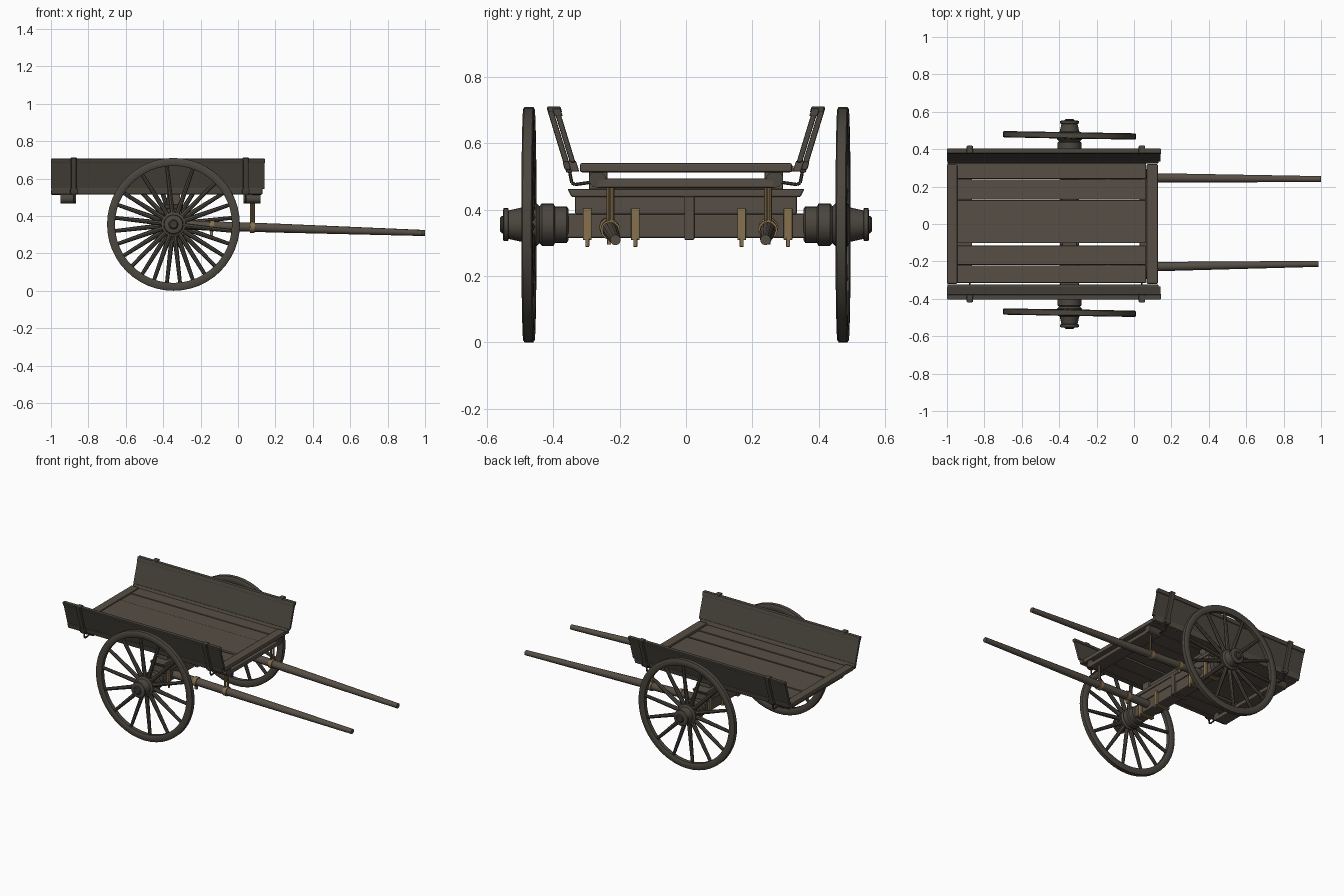
import bpy, bmesh, math
from mathutils import Vector, Matrix

if "Cube" in bpy.data.objects:
    bpy.data.objects.remove(bpy.data.objects["Cube"])


def material(name, rgb):
    m = bpy.data.materials.new(name)
    m.diffuse_color = (*rgb, 1)
    m.use_nodes = True
    m.node_tree.nodes["Principled BSDF"].inputs["Base Color"].default_value = m.diffuse_color
    return m


WOOD = material("weathered wood", (0.093, 0.077, 0.060))
DARK = material("dark wood", (0.070, 0.061, 0.049))
IRON = material("dark iron", (0.045, 0.042, 0.037))
TAN = material("tan leather", (0.24, 0.165, 0.075))
AX, AZ = -0.345, 0.355        # wheel centre


def finish(name, bm, mat, bevel=0.0, smooth=False):
    bmesh.ops.recalc_face_normals(bm, faces=bm.faces)
    me = bpy.data.meshes.new(name)
    bm.to_mesh(me)
    bm.free()
    me.materials.append(mat)
    ob = bpy.data.objects.new(name, me)
    bpy.context.collection.objects.link(ob)
    if bevel:
        mod = ob.modifiers.new("worn edges", 'BEVEL')
        mod.width = bevel
        mod.segments = 2
    if smooth:
        bpy.ops.object.select_all(action='DESELECT')
        ob.select_set(True)
        bpy.context.view_layer.objects.active = ob
        bpy.ops.object.shade_smooth_by_angle(angle=math.radians(40))
    return ob


def prism(name, profile, x0, x1, mat, bevel=0.004):
    """Extrude a (y, z) outline along x."""
    bm = bmesh.new()
    a = [bm.verts.new((x0, y, z)) for y, z in profile]
    b = [bm.verts.new((x1, y, z)) for y, z in profile]
    bm.faces.new(a)
    bm.faces.new(b[::-1])
    n = len(a)
    for i in range(n):
        j = (i + 1) % n
        bm.faces.new((a[i], b[i], b[j], a[j]))
    return finish(name, bm, mat, bevel)


def box(name, x0, x1, y0, y1, z0, z1, mat, bevel=0.004):
    return prism(name, [(y0, z0), (y1, z0), (y1, z1), (y0, z1)], x0, x1, mat, bevel)


def add_rod(bm, p, q, r0, r1, sides):
    p, q = Vector(p), Vector(q)
    d = q - p
    rot = d.to_track_quat('Z', 'Y').to_matrix().to_4x4()
    bmesh.ops.create_cone(bm, cap_ends=True, segments=sides, radius1=r0, radius2=r1,
                          depth=d.length, matrix=Matrix.Translation((p + q) / 2) @ rot)


def rod(name, p, q, r0, r1, mat, sides=12):
    bm = bmesh.new()
    add_rod(bm, p, q, r0, r1, sides)
    return finish(name, bm, mat, smooth=True)


def lathe(name, profile, mat, segments, side, closed=False):
    """Spin an (r, y) profile around the wheel axis."""
    bm = bmesh.new()
    rings = []
    for r, y in profile:
        rings.append([bm.verts.new((AX + r * math.cos(t), side * y, AZ + r * math.sin(t)))
                      for t in (2 * math.pi * k / segments for k in range(segments))])
    pairs = list(zip(rings, rings[1:] + rings[:1])) if closed else list(zip(rings, rings[1:]))
    for a, b in pairs:
        for k in range(segments):
            j = (k + 1) % segments
            bm.faces.new((a[k], a[j], b[j], b[k]))
    if not closed:
        bm.faces.new(rings[0])
        bm.faces.new(rings[-1])
    return finish(name, bm, mat, smooth=True)


# Bed floor planks, with one open gap
for i, (y0, y1) in enumerate([(-0.315, -0.222), (-0.218, -0.116), (-0.102, 0.128),
                              (0.131, 0.238), (0.241, 0.325)]):
    box(f"floor_plank_{i}", -0.995, 0.064, y0, y1, 0.515, 0.533 - 0.003 * (i % 2), WOOD)
# End rails over the floor
box("rear_rail", -1.0, -0.945, -0.32, 0.32, 0.513, 0.541, WOOD, 0.006)
box("front_rail", 0.068, 0.128, -0.32, 0.32, 0.513, 0.541, WOOD, 0.006)
# Cross beams under both ends
for label, x0, x1 in (("rear", -0.95, -0.865), ("front", 0.03, 0.12)):
    box(f"{label}_cross_beam", x0, x1, -0.27, 0.27, 0.466, 0.494, WOOD, 0.006)
    for s in (-1, 1):
        rod(f"{label}_beam_end", (x0, s * 0.268, 0.492), (x1, s * 0.268, 0.492),
            0.026, 0.026, DARK, 10)

# Axle beam and bolsters
box("axle_beam", AX - 0.04, AX + 0.04, -0.37, 0.37, 0.315, 0.388, WOOD, 0.006)
box("bolster", AX - 0.045, AX + 0.045, -0.335, 0.335, 0.386, 0.443, WOOD, 0.006)
prism("bolster_cap", [(-0.345, 0.438), (0.345, 0.438), (0.358, 0.463),
                      (-0.358, 0.463)], AX - 0.05, AX + 0.05, WOOD, 0.005)
box("bed_spacer", AX - 0.04, AX + 0.04, -0.22, 0.26, 0.46, 0.49, WOOD, 0.006)
for s in (-1, 1):
    box("bed_block", AX - 0.035, AX + 0.035, s * 0.265 - 0.028, s * 0.265 + 0.028,
        0.46, 0.517, WOOD)


def strap(name, y, w, z0, z1, mat):
    """Band wrapped around the axle."""
    box(name, AX - 0.052, AX + 0.052, y - w / 2, y + w / 2, z0, z1, mat, 0.003)


for y in (-0.298, -0.153, 0.168, 0.308):
    strap("axle_strap", y, 0.026, 0.308, 0.404, TAN)
    box("strap_tail", AX + 0.045, AX + 0.055, y - 0.006, y + 0.006, 0.288, 0.315, TAN, 0.002)
strap("centre_clamp", 0.01, 0.03, 0.309, 0.44, WOOD)

# Sides: sloping boards, top rails, posts and hooks
for s in (-1, 1):
    side = "left" if s > 0 else "right"

    def slope(z, off):
        return s * (0.325 + off + (z - 0.515) * 0.305)

    def slab(name, x0, x1, z0, z1, a, b, mat):
        prism(name, [(slope(z0, a), z0), (slope(z0, b), z0),
                     (slope(z1, b), z1), (slope(z1, a), z1)], x0, x1, mat)

    slab(f"{side}_lower_board", -0.998, 0.13, 0.515, 0.548, -0.003, 0.022, WOOD)
    slab(f"{side}_side_board", -1.0, 0.143, 0.543, 0.688, 0.0, 0.017, DARK)
    slab(f"{side}_top_rail", -1.0, 0.145, 0.682, 0.706, -0.004, 0.021, DARK)
    for x in (-0.878, 0.042):
        slab(f"{side}_post", x - 0.014, x + 0.014, 0.512, 0.709, 0.019, 0.037, DARK)
        slab(f"{side}_post_cap", x - 0.017, x + 0.017, 0.694, 0.712, -0.006, 0.034, DARK)
        slab(f"{side}_post_foot", x - 0.02, x + 0.02, 0.52, 0.545, 0.019, 0.039, DARK)
        bm = bmesh.new()
        path = [(s * 0.352, 0.52), (s * 0.345, 0.482), (s * 0.335, 0.476), (s * 0.28, 0.484)]
        for (ya, za), (yb, zb) in zip(path, path[1:]):
            add_rod(bm, (x, ya, za), (x, yb, zb), 0.005, 0.005, 6)
        finish(f"{side}_hook", bm, IRON)

# Shafts with bindings and hanger straps
for y0, y1, x1 in ((0.25, 0.24, 1.0), (-0.235, -0.213, 0.985)):
    a, b = Vector((-0.30, y0, 0.352)), Vector((x1, y1, 0.309))

    def on_shaft(x):
        return a.lerp(b, (x - a.x) / (b.x - a.x))

    rod("shaft", a, on_shaft(0.2), 0.025, 0.024, WOOD)
    rod("shaft_front", on_shaft(0.2), b, 0.024, 0.016, WOOD)
    for x in (-0.14, 0.077):
        rod("shaft_binding", on_shaft(x - 0.012), on_shaft(x + 0.012), 0.03, 0.03, TAN)
    c = on_shaft(0.077)
    for d in (-1, 1):
        rod("hanger_strap", (0.077 + d * 0.006, c.y + d * 0.005, c.z),
            (0.077 + d * 0.006, c.y + d * 0.005, 0.475), 0.007, 0.007, TAN, 8)
    t = on_shaft(-0.14)
    box("binding_tail", -0.15, -0.134, t.y - 0.006, t.y + 0.006, 0.295, 0.33, TAN, 0.002)

# Wheels: rim, spokes, stepped hub
SPOKES = 14
for s in (-1, 1):
    side = "left" if s > 0 else "right"
    parts = [lathe(f"{side}_rim", [(0.313, 0.461), (0.318, 0.457), (0.35, 0.457), (0.355, 0.461),
                                   (0.355, 0.487), (0.35, 0.491), (0.318, 0.491), (0.313, 0.487)],
                   DARK, 48, s, closed=True)]
    bm = bmesh.new()
    for k in range(SPOKES):
        t = 2 * math.pi * (k + (0.25 if s > 0 else 0.75)) / SPOKES
        c, n = math.cos(t), math.sin(t)
        add_rod(bm, (AX + 0.04 * c, s * 0.468, AZ + 0.04 * n),
                (AX + 0.32 * c, s * 0.474, AZ + 0.32 * n), 0.014, 0.010, 8)
    parts.append(finish(f"{side}_spokes", bm, DARK, smooth=True))
    lathe(f"{side}_hub", [(0.048, 0.355), (0.055, 0.36), (0.055, 0.395), (0.064, 0.40),
                          (0.064, 0.435), (0.056, 0.442), (0.066, 0.452), (0.066, 0.488),
                          (0.052, 0.495), (0.043, 0.535), (0.05, 0.537), (0.05, 0.55),
                          (0.042, 0.553)], DARK, 24, s)
    lathe(f"{side}_hub_cap", [(0.026, 0.545), (0.026, 0.556), (0.02, 0.562)], IRON, 16, s)
    # Slight toe of rim and spokes
    pivot = Matrix.Translation((AX, s * 0.474, AZ))
    for ob in parts:
        ob.data.transform(pivot @ Matrix.Rotation(math.radians(-1.0), 4, 'Z') @ pivot.inverted())
